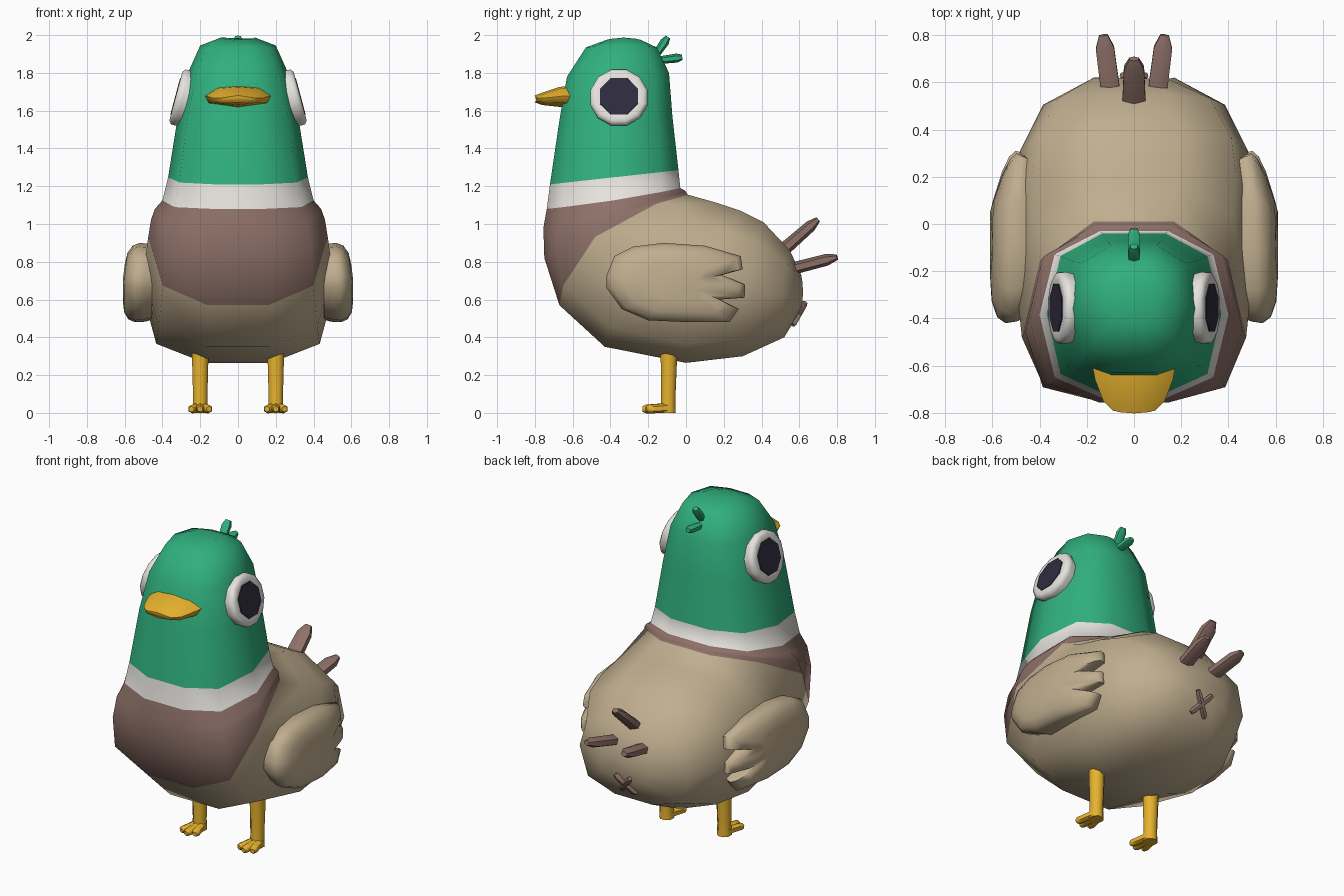
import bpy, bmesh, math
from mathutils import Vector

if "Cube" in bpy.data.objects:
    bpy.data.objects.remove(bpy.data.objects["Cube"])


def material(name, rgb):
    lin = [(c / 255 / 12.92) if c < 11 else ((c / 255 + 0.055) / 1.055) ** 2.4 for c in rgb]
    m = bpy.data.materials.new(name)
    m.diffuse_color = (*lin, 1)
    m.use_nodes = True
    m.node_tree.nodes["Principled BSDF"].inputs["Base Color"].default_value = m.diffuse_color
    return m


GREEN = material("head_green", (48, 176, 126))
WHITE = material("off_white", (230, 227, 222))
BROWN = material("chest_brown", (142, 113, 104))
TAN = material("body_tan", (192, 174, 143))
YELLOW = material("beak_yellow", (230, 178, 46))
DARK = material("pupil_dark", (46, 44, 62))


def loft(name, rings, mats, rule=None, angle=60):
    """Skin closed rings of equal length, cap both ends; rule(band) gives the material index."""
    bm = bmesh.new()
    loops = [[bm.verts.new(p) for p in ring] for ring in rings]
    n = len(loops[0])
    for band, (a, b) in enumerate(zip(loops, loops[1:])):
        for i in range(n):
            j = (i + 1) % n
            f = bm.faces.new((a[i], a[j], b[j], b[i]))
            f.material_index = rule(band) if rule else 0
    bm.faces.new(loops[0]).material_index = rule(0) if rule else 0
    bm.faces.new(loops[-1]).material_index = rule(len(rings) - 2) if rule else 0
    bmesh.ops.recalc_face_normals(bm, faces=bm.faces)
    mesh = bpy.data.meshes.new(name)
    bm.to_mesh(mesh)
    bm.free()
    for m in mats:
        mesh.materials.append(m)
    mesh.shade_smooth()
    mesh.set_sharp_from_angle(angle=math.radians(angle))
    obj = bpy.data.objects.new(name, mesh)
    bpy.context.collection.objects.link(obj)
    return obj


def circle(center, u, v, ru, rv, n):
    return [center + u * (ru * math.cos(2 * math.pi * (k + .5) / n))
            + v * (rv * math.sin(2 * math.pi * (k + .5) / n)) for k in range(n)]


def rod(name, a, b, wide, thick, mat, stations, n=6, side=(1, 0, 0)):
    """Tapered rod from a to b; stations are (fraction along, radius factor)."""
    a, b = Vector(a), Vector(b)
    d = (b - a).normalized()
    u = Vector(side)
    u = (u - d * u.dot(d)).normalized()
    v = d.cross(u)
    return loft(name, [circle(a.lerp(b, t), u, v, wide * s, thick * s, n) for t, s in stations], [mat])


# Body, neck and head: one skin of tilted ten-sided rings
# (front y, z), (back y, z), half width, bow of the ring's middle (y, z)
BODY = [
    ((-.42, 1.975), (-.24, 1.975), .09, (0, .012)),
    ((-.53, 1.935), (-.155, 1.935), .20, (0, .01)),
    ((-.63, 1.78), (-.09, 1.80), .265, (0, .01)),
    ((-.67, 1.55), (-.072, 1.57), .32, (0, 0)),
    ((-.72, 1.21), (-.04, 1.285), .37, (0, 0)),
    ((-.737, 1.08), (-.03, 1.19), .40, (0, -.01)),
    ((-.755, .98), (-.01, 1.18), .44, (-.03, 0)),
    ((-.75, .82), (0, 1.17), .46, (-.08, .03)),
    ((-.67, .57), (.01, 1.155), .475, (-.15, .07)),
    ((-.43, .35), (.17, 1.11), .50, (-.11, .02)),
    ((0, .265), (.29, 1.07), .515, (-.08, 0)),
    ((.30, .30), (.41, 1.01), .49, (-.06, 0)),
    ((.52, .40), (.55, .86), .385, (-.03, 0)),
    ((.61, .55), (.61, .73), .17, (.01, 0)),
]
HALF = [(.34, -1), (.84, -.75), (1, 0), (.84, .72), (.36, 1)]
SECTION = HALF + [(-x, t) for x, t in reversed(HALF)]


def body_ring(front, back, w, bow):
    f, b, k = Vector(front), Vector(back), Vector(bow)
    ring = []
    for x, t in SECTION:
        p = (f + b) / 2 + (b - f) / 2 * t + k * (1 - t * t)
        ring.append(Vector((x * w, p.x, p.y)))
    return ring


loft("body", [body_ring(*r) for r in BODY], [GREEN, WHITE, BROWN, TAN],
     lambda band: 0 if band < 4 else 1 if band < 5 else 2 if band < 8 else 3, 75)

# Beak: flattened rings narrowing to a drooping tip
beak = []
for y, w, top, low in [(-.58, .18, 1.735, 1.615), (-.66, .165, 1.725, 1.62),
                       (-.75, .13, 1.695, 1.63), (-.79, .09, 1.68, 1.645)]:
    mid = (top + low) / 2
    pts = [(-1, mid + .004), (-.62, top - .008), (0, top), (.62, top - .008), (1, mid + .004),
           (.9, mid - .6 * (mid - low)), (0, low), (-.9, mid - .6 * (mid - low))]
    beak.append([Vector((x * w, y - .012 * (1 - x * x), z)) for x, z in pts])
loft("beak", beak, [YELLOW])

# Wing outline (y, z) with three feather tips at the rear
WING = [(-.42, .73), (-.38, .83), (-.28, .88), (-.12, .90), (.10, .885), (.29, .83), (.30, .76),
        (.19, .73), (.31, .68), (.31, .61), (.18, .60), (.28, .55), (.23, .48), (.02, .48),
        (-.20, .49), (-.34, .55), (-.42, .66)]

for sign, tag in ((1, "right"), (-1, "left")):
    # Wing: domed slab
    layers = []
    for x, s in ((.455, .93), (.50, .98), (.545, 1), (.58, .93), (.603, .75), (.61, .45)):
        ring = []
        for y, z in WING:
            yy, zz = -.05 + (y + .05) * s, .69 + (z - .69) * s
            xx = x - .25 * max(0, yy - .05) * (x - .44) / .16 - .06 * max(0, zz - .7) * 2
            ring.append(Vector((sign * xx, yy, zz)))
        layers.append(ring)
    loft(tag + "_wing", layers, [TAN])

    # Eye: tilted rim around a slightly sunken dark pupil
    tilt = math.radians(15)
    nrm = Vector((sign * math.cos(tilt), 0, math.sin(tilt)))
    u, v = Vector((0, 1, 0)), Vector((-sign * math.sin(tilt), 0, math.cos(tilt)))
    c = Vector((sign * .305, -.355, 1.67))
    loft(tag + "_eye", [circle(c + nrm * h, u, v, r, r, 12) for h, r in
                        ((-.07, .14), (-.01, .157), (.012, .155), (.025, .138), (.024, .112))],
         [WHITE])
    loft(tag + "_pupil", [circle(c + nrm * h, u, v, r, r, 8) for h, r in
                          ((.022, .11), (.028, .108))], [DARK])

    # Leg with a three-toed foot
    x = sign * .2
    rod(tag + "_leg", (x, -.095, .0), (x, -.09, .33), .044, .044, YELLOW,
        [(0, 1), (.2, .92), (.8, 1.05), (1, 1.1)], 8)
    for k in (-1, 0, 1):
        rod(f"{tag}_toe_{k + 2}", (x + k * .015, -.09, .026), (x + k * .047, -.23 + abs(k) * .02, .02),
            .028, .027, YELLOW, [(0, 1), (.6, .9), (.88, .85), (1, .55)])

    # Outer tail feather
    rod(tag + "_tail_feather", (sign * .095, .53, .755), (sign * .13, .80, .825), .047, .033, BROWN,
        [(0, 1), (.8, .95), (1, .45)])
    # One bar of the cross under the tail
    mid, normal = Vector((0, .597, .525)), Vector((0, .87, -.49))
    d = Vector((sign * .6, .39, .69)).normalized() * .085
    rod(tag + "_cross_bar", mid - d, mid + d, .02, .018, BROWN,
        [(0, .7), (.12, 1), (.88, 1), (1, .7)], 6, normal)

# Centre tail feather and the two head tufts
rod("centre_tail_feather", (0, .50, .85), (0, .70, 1.025), .058, .036, BROWN,
    [(0, 1), (.8, .85), (1, .4)])
rod("upper_tuft", (0, -.17, 1.88), (0, -.095, 1.99), .03, .024, GREEN,
    [(0, .8), (.75, 1), (1, .6)])
rod("lower_tuft", (0, -.16, 1.865), (0, -.02, 1.882), .03, .024, GREEN,
    [(0, .8), (.8, 1), (1, .6)])
